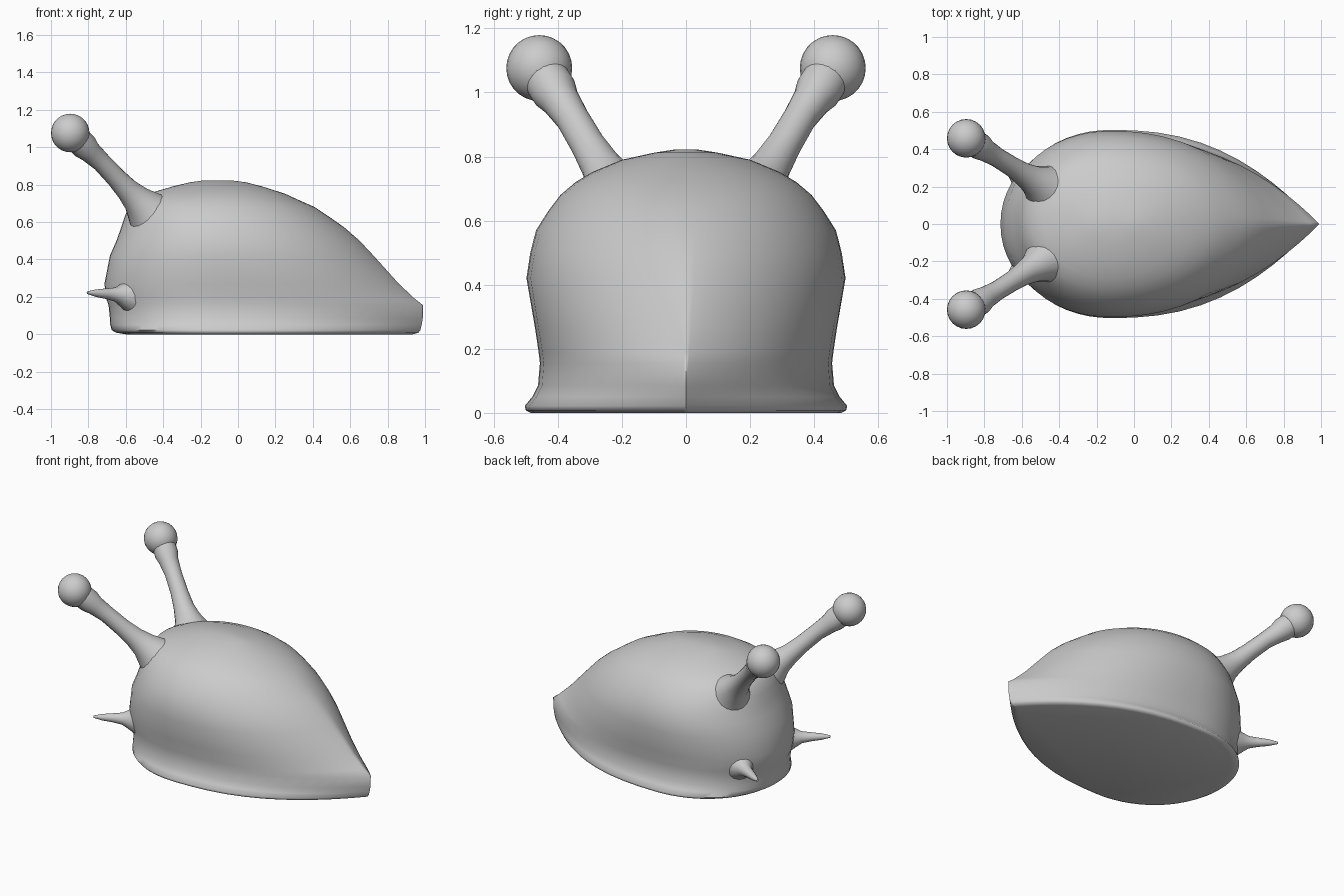
import bpy, bmesh, math
from mathutils import Vector, Matrix


def finish(bm, name, mirror=False, angle=60):
    bmesh.ops.recalc_face_normals(bm, faces=bm.faces[:])
    me = bpy.data.meshes.new(name)
    bm.to_mesh(me)
    bm.free()
    ob = bpy.data.objects.new(name, me)
    bpy.context.collection.objects.link(ob)
    if mirror:
        mod = ob.modifiers.new("mirror", 'MIRROR')
        mod.use_axis = (False, True, False)
    bpy.ops.object.select_all(action='DESELECT')
    bpy.context.view_layer.objects.active = ob
    ob.select_set(True)
    bpy.ops.object.shade_smooth_by_angle(angle=math.radians(angle))
    return ob


def loft(rings):
    bm = bmesh.new()
    loops = [[bm.verts.new(p) for p in r] for r in rings]
    n = len(loops[0])
    for a, b in zip(loops, loops[1:]):
        for i in range(n):
            j = (i + 1) % n
            bm.faces.new((a[i], a[j], b[j], b[i]))
    bm.faces.new(loops[0])
    bm.faces.new(loops[-1])
    return bm


def teardrop(z, xf, xb, w, p, q, n=56, xm=-0.12):
    """Horizontal body slice: round at the head, tapering at the tail."""
    pts = []
    for i in range(n):
        a = 2 * math.pi * (i + 0.0) / n
        c, s = math.cos(a), math.sin(a)
        if c < 0:
            x = xm + c * (xm - xf)
            y = w * max(0, 1 - abs(c) ** 2.1) ** (1 / 2.1)
        else:
            x = xm + c * (xb - xm)
            y = w * max(0, 1 - c ** p) ** q
        pts.append((x, math.copysign(max(y, 0.004), s) if abs(s) > 1e-6 else 0, z))
    return pts


def tube(path, n=20):
    """Tapered tube through (x, y, z, radius) points."""
    pts = [Vector(p[:3]) for p in path]
    rings = []
    for k, c in enumerate(pts):
        d = pts[min(k + 1, len(pts) - 1)] - pts[max(k - 1, 0)]
        rot = d.to_track_quat('Z', 'Y')
        r = path[k][3]
        rings.append([c + rot @ Vector((r * math.cos(t), r * math.sin(t), 0))
                      for t in (2 * math.pi * i / n for i in range(n))])
    return loft(rings)


# body with flared foot: z, head x, tail x, half width, taper, roundness
slices = [
    (0.000, -0.600, 0.935, 0.485, 2.4, 1.00),
    (0.008, -0.650, 0.965, 0.500, 2.4, 1.00),
    (0.022, -0.675, 0.975, 0.503, 2.4, 1.00),
    (0.050, -0.683, 0.982, 0.480, 2.4, 1.00),
    (0.085, -0.685, 0.988, 0.462, 2.4, 1.00),
    (0.155, -0.692, 0.990, 0.456, 2.4, 0.98),
    (0.190, -0.705, 0.945, 0.460, 2.4, 0.92),
    (0.270, -0.714, 0.860, 0.472, 2.4, 0.83),
    (0.420, -0.685, 0.725, 0.498, 2.2, 0.70),
    (0.500, -0.650, 0.650, 0.486, 2.1, 0.65),
    (0.570, -0.625, 0.570, 0.468, 2.0, 0.60),
    (0.630, -0.605, 0.485, 0.430, 2.0, 0.55),
    (0.680, -0.585, 0.410, 0.392, 2.0, 0.52),
    (0.720, -0.550, 0.320, 0.345, 2.0, 0.50),
    (0.752, -0.480, 0.250, 0.292, 2.0, 0.50),
    (0.790, -0.350, 0.130, 0.200, 2.0, 0.50),
    (0.812, -0.260, 0.045, 0.100, 2.0, 0.50),
    (0.822, -0.190, -0.030, 0.035, 2.0, 0.50),
]
finish(loft([teardrop(*s) for s in slices]), "body")

# eye stalks, flaring into the head
finish(tube([(-0.43, 0.17, 0.60, 0.165), (-0.49, 0.205, 0.665, 0.115),
             (-0.54, 0.235, 0.72, 0.080), (-0.59, 0.265, 0.77, 0.063),
             (-0.65, 0.305, 0.835, 0.054), (-0.73, 0.355, 0.92, 0.052),
             (-0.79, 0.392, 0.975, 0.060), (-0.82, 0.412, 1.005, 0.072),
             (-0.86, 0.438, 1.045, 0.072)]), "eye_stalks", True)

# round eyes
bm = bmesh.new()
bmesh.ops.create_uvsphere(bm, u_segments=24, v_segments=14, radius=0.103,
                          matrix=Matrix.Translation((-0.897, 0.458, 1.076)))
finish(bm, "eyes", True)

# short lower feelers
finish(tube([(-0.57, 0.24, 0.205, 0.10), (-0.62, 0.272, 0.21, 0.062),
             (-0.655, 0.295, 0.213, 0.038), (-0.70, 0.323, 0.217, 0.029),
             (-0.76, 0.361, 0.22, 0.020), (-0.805, 0.389, 0.222, 0.007)], 14),
       "lower_feelers", True)
